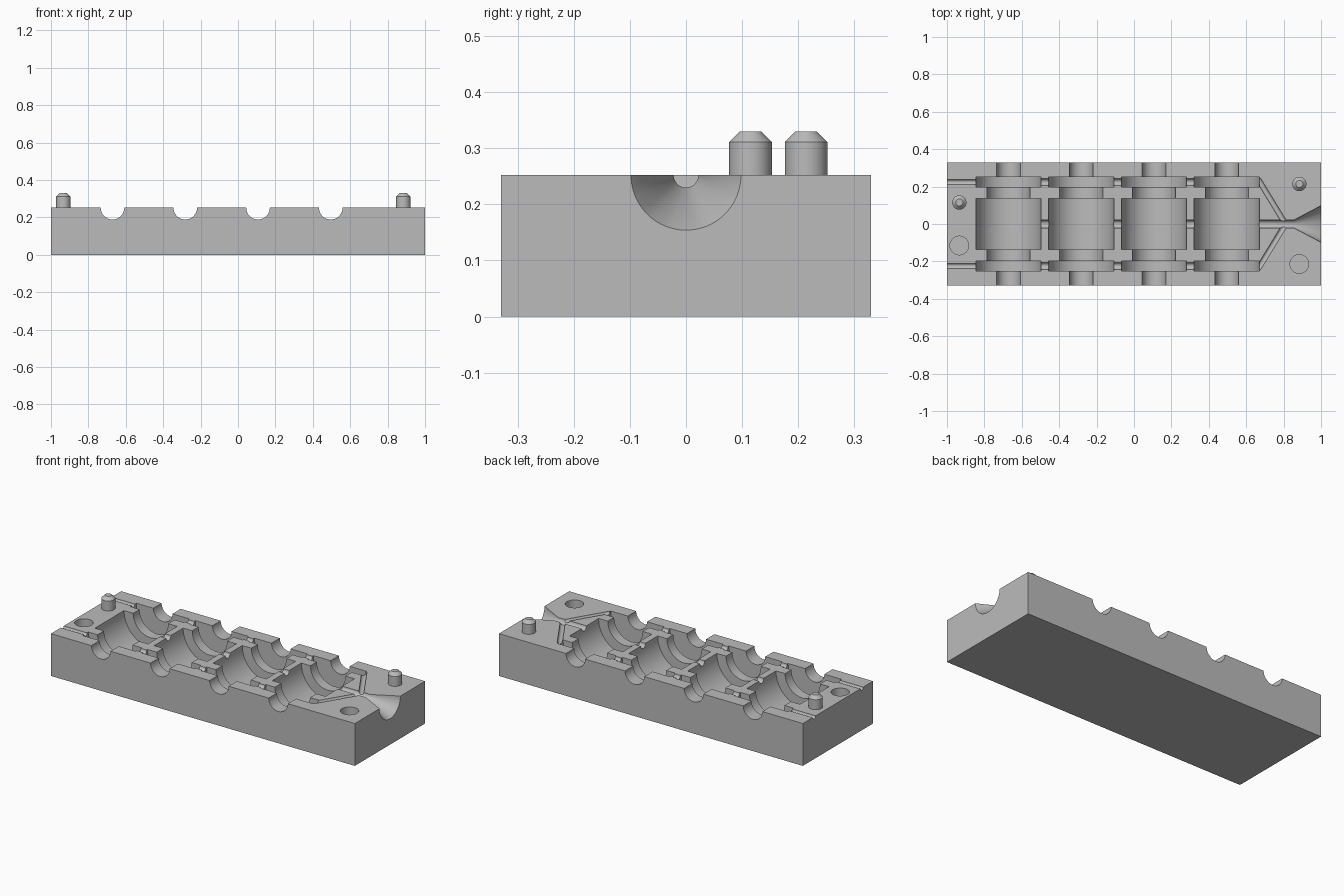
import bpy
import bmesh
from math import cos, sin, pi
from mathutils import Vector

cube = bpy.data.objects.get("Cube")
if cube:
    bpy.data.objects.remove(cube, do_unlink=True)

TOP = 0.252          # parting plane height
HALF_Y = 0.33

grey = bpy.data.materials.new("metal grey")
grey.use_nodes = True
colour = (0.5, 0.5, 0.5, 1)
grey.diffuse_color = colour
grey.node_tree.nodes["Principled BSDF"].inputs["Base Color"].default_value = colour


def make_object(name, bm):
    bmesh.ops.recalc_face_normals(bm, faces=bm.faces)
    mesh = bpy.data.meshes.new(name)
    bm.to_mesh(mesh)
    bm.free()
    mesh.materials.append(grey)
    obj = bpy.data.objects.new(name, mesh)
    bpy.context.collection.objects.link(obj)
    return obj


def lathe(name, origin, axis, profile, sides=64):
    """Solid of revolution: profile is (distance along axis, radius)."""
    turn = Vector(axis).to_track_quat('Z', 'Y')
    bm = bmesh.new()
    rings = []
    for t, r in profile:
        ring = []
        for i in range(sides):
            a = 2 * pi * i / sides
            p = turn @ Vector((r * cos(a), r * sin(a), t))
            ring.append(bm.verts.new(Vector(origin) + p))
        rings.append(ring)
    for lower, upper in zip(rings, rings[1:]):
        for i in range(sides):
            j = (i + 1) % sides
            bm.faces.new((lower[i], lower[j], upper[j], upper[i]))
    bm.faces.new(rings[0])
    bm.faces.new(rings[-1])
    return make_object(name, bm)


def rod(name, start, end, radius, sides=32):
    a, b = Vector(start), Vector(end)
    return lathe(name, a, b - a, [(0, radius), ((b - a).length, radius)], sides)


def smooth(obj):
    bpy.ops.object.select_all(action='DESELECT')
    obj.select_set(True)
    bpy.context.view_layer.objects.active = obj
    bpy.ops.object.shade_smooth_by_angle(angle=pi / 6)


# Mould block
bm = bmesh.new()
bmesh.ops.create_cube(bm, size=1)
for v in bm.verts:
    v.co = (v.co.x * 2, v.co.y * 2 * HALF_Y, (v.co.z + 0.5) * TOP)
block = make_object("mould_block", bm)

cutters = []

# Four spool cavities: shaft, flange, neck, drum, mirrored along y
half = [(0.137, 0.175), (0.137, 0.115), (0.197, 0.115), (0.197, 0.175),
        (0.252, 0.175), (0.252, 0.063), (0.4, 0.063)]
spool = [(-t, r) for t, r in reversed(half)] + half
centres = [-0.671 + 0.389 * i for i in range(4)]
for x in centres:
    cutters.append(lathe("spool_cutter", (x, 0, TOP), (0, 1, 0), spool))

# Central runner opening into the conical sprue
cutters.append(lathe("sprue_cutter", (0, 0, TOP), (1, 0, 0),
                     [(centres[0], 0.022), (0.856, 0.022), (1, 0.098), (1.04, 0.119)]))

# Flange runners, end vents and slanted feed channels on both sides
for side in (-1, 1):
    y = 0.224 * side
    cutters.append(rod("runner_cutter", (centres[0], y, TOP), (centres[3], y, TOP), 0.018))
    cutters.append(rod("vent_cutter", (-1.05, y, TOP), (centres[0], y, TOP), 0.014))
    cutters.append(rod("feed_cutter", (0.665, 0.238 * side, TOP), (0.81, 0, TOP), 0.014))

# Alignment holes
for x, y in ((-0.934, -0.115), (0.884, -0.214)):
    cutters.append(rod("hole_cutter", (x, y, TOP - 0.085), (x, y, TOP + 0.05), 0.05, 48))

# Carve the block and discard the cutters
for c in cutters:
    c.hide_render = True
    mod = block.modifiers.new("carve", 'BOOLEAN')
    mod.operation = 'DIFFERENCE'
    mod.solver = 'EXACT'
    mod.object = c
graph = bpy.context.evaluated_depsgraph_get()
carved = bpy.data.meshes.new_from_object(block.evaluated_get(graph))
block.modifiers.clear()
block.data = carved
for c in cutters:
    bpy.data.objects.remove(c, do_unlink=True)
smooth(block)

# Alignment pins with chamfered tips
for name, x, y in (("right_pin", -0.934, 0.115), ("left_pin", 0.884, 0.214)):
    pin = lathe(name, (x, y, TOP), (0, 0, 1),
                [(-0.005, 0.038), (0.059, 0.038), (0.078, 0.019)], 48)
    smooth(pin)
